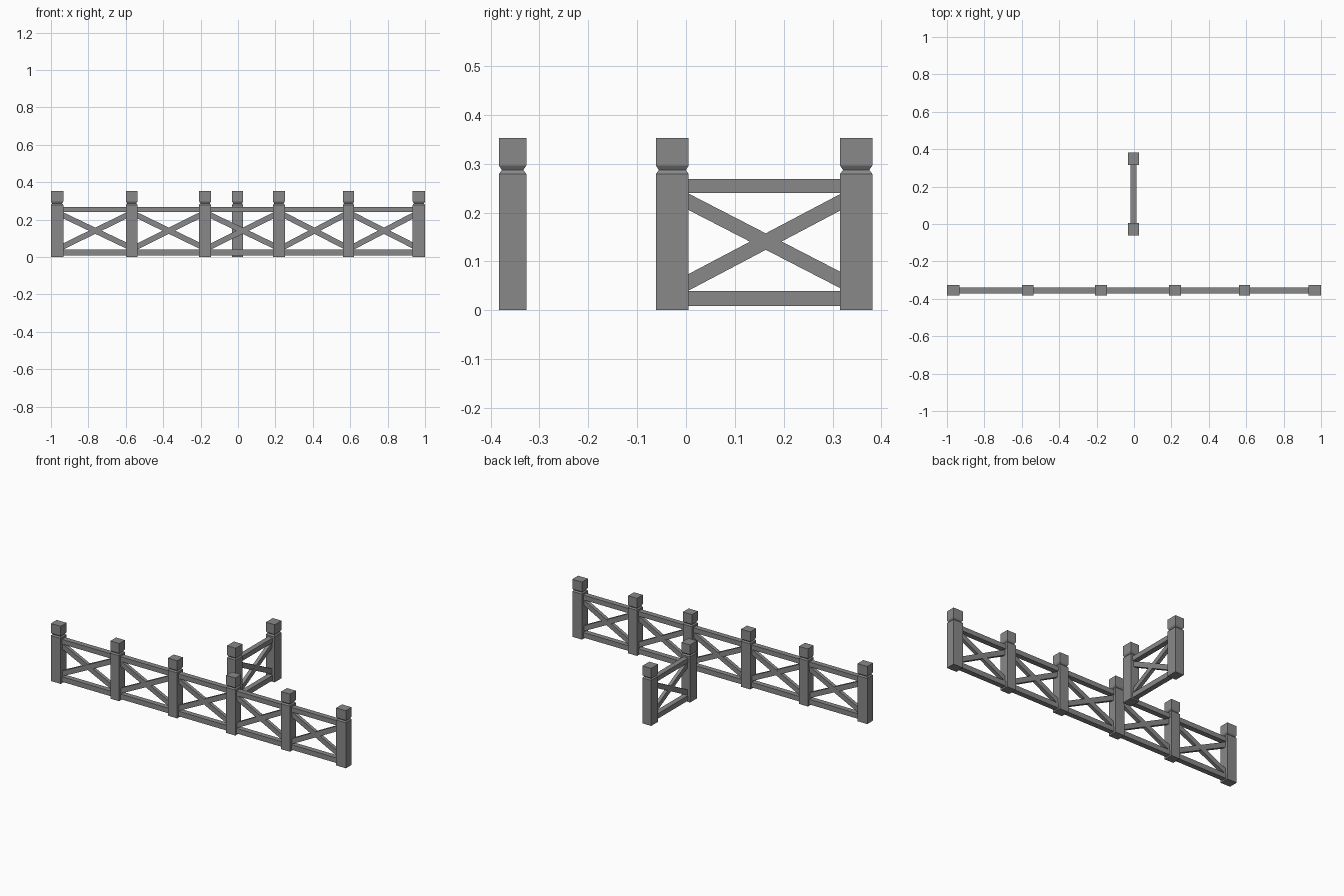
import bpy, bmesh
from math import atan2, hypot
from mathutils import Matrix

if "Cube" in bpy.data.objects:
    bpy.data.objects.remove(bpy.data.objects["Cube"])

# Dark grey painted timber
paint = bpy.data.materials.new("dark_grey_paint")
paint.diffuse_color = (.25, .25, .25, 1)
paint.use_nodes = True
paint.node_tree.nodes["Principled BSDF"].inputs["Base Color"].default_value = paint.diffuse_color

# Each fence is built along its local X axis, then turned by rot
def finish(bm, name, rot):
    bm.transform(rot)
    bmesh.ops.recalc_face_normals(bm, faces=bm.faces)
    me = bpy.data.meshes.new(name)
    bm.to_mesh(me)
    bm.free()
    me.materials.append(paint)
    bpy.context.collection.objects.link(bpy.data.objects.new(name, me))

# Square post with narrow neck and block cap, lofted from rectangles
def post(u, v, w, d, rot, name):
    bm = bmesh.new()
    prev = None
    for z, inset in [(0, 0), (.279, 0), (.287, .006), (.296, 0), (.353, 0)]:
        a, b = w / 2 - inset, d / 2 - inset
        ring = [bm.verts.new((u + sx * a, v + sy * b, z))
                for sx, sy in ((-1, -1), (1, -1), (1, 1), (-1, 1))]
        if prev:
            for i in range(4):
                j = (i + 1) % 4
                bm.faces.new((prev[i], prev[j], ring[j], ring[i]))
        else:
            bm.faces.new(ring[::-1])
        prev = ring
    bm.faces.new(prev)
    finish(bm, name, rot)

# Straight beam between two points in the fence plane
def beam(u0, z0, u1, z1, v, h, d, rot, name):
    bm = bmesh.new()
    bmesh.ops.create_cube(bm, size=1)
    bm.transform(Matrix.Translation(((u0 + u1) / 2, v, (z0 + z1) / 2))
                 @ Matrix.Rotation(-atan2(z1 - z0, u1 - u0), 4, 'Y')
                 @ Matrix.Diagonal((hypot(u1 - u0, z1 - z0), d, h, 1)))
    finish(bm, name, rot)

# Row of posts joined by two rails and a cross brace per bay
def fence(label, posts, v, depth, rot):
    for i, (u, w) in enumerate(posts):
        post(u, v, w, depth, rot, f"{label}_post_{i}")
    for i, ((ua, wa), (ub, wb)) in enumerate(zip(posts, posts[1:])):
        a, b = ua + wa / 2 - .01, ub - wb / 2 + .01
        beam(a, .254, b, .254, v, .029, .032, rot, f"{label}_top_rail_{i}")
        beam(a, .024, b, .024, v, .031, .032, rot, f"{label}_bottom_rail_{i}")
        beam(a, .052, b, .226, v, .030, .022, rot, f"{label}_brace_up_{i}")
        beam(a, .227, b, .057, v, .030, .021, rot, f"{label}_brace_down_{i}")

# Long front fence along X
fence("front", [(-.967, .066), (-.568, .06), (-.176, .063), (.219, .062),
                (.591, .06), (.967, .066)], -.355, .056, Matrix.Identity(4))

# Short single-bay fence running along Y
fence("side", [(-.028, .067), (.3485, .066)], 0, .059,
      Matrix(((0, -1, 0, -.002), (1, 0, 0, 0), (0, 0, 1, 0), (0, 0, 0, 1))))
